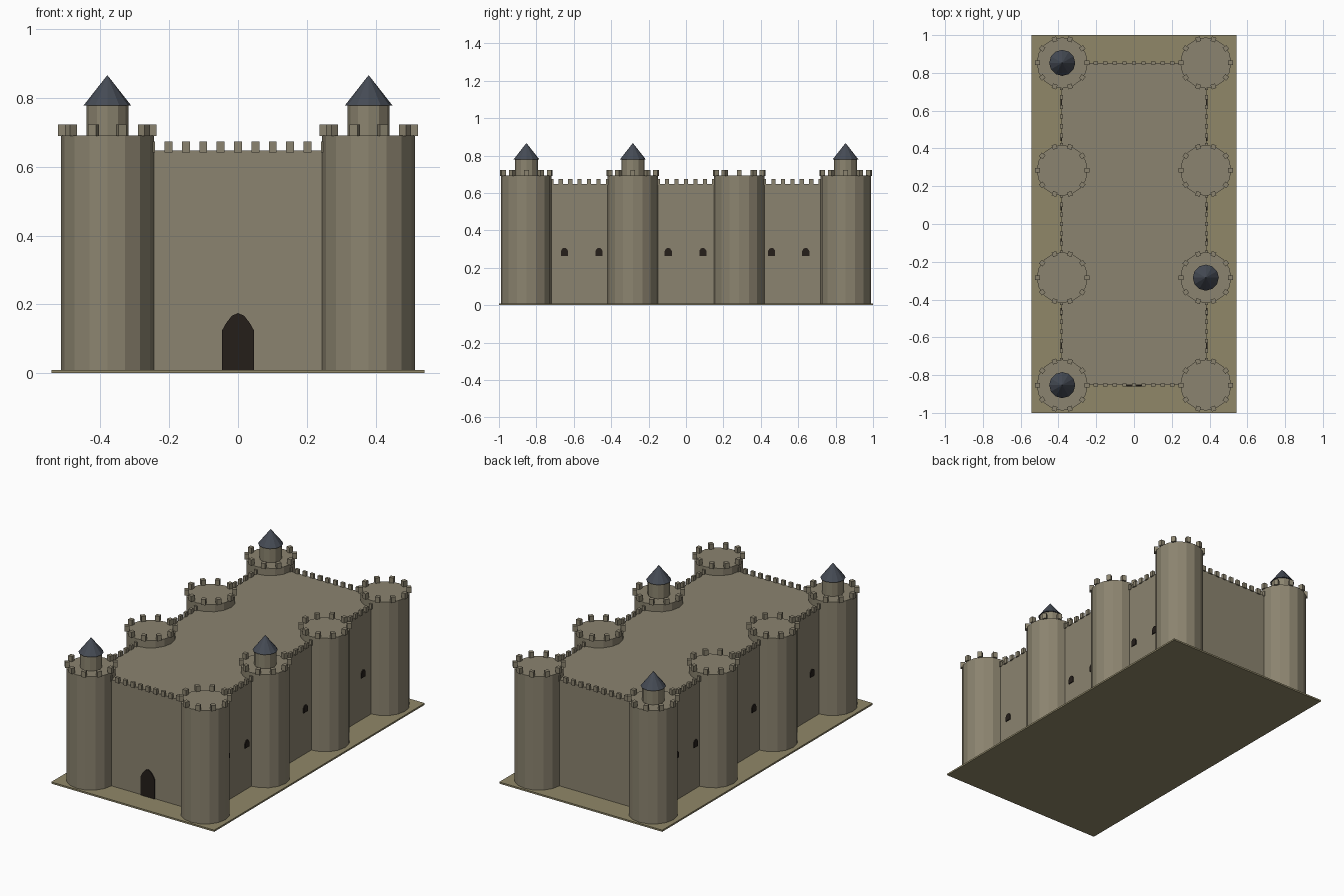
import bpy, bmesh
from math import cos, sin, pi
from mathutils import Matrix, Vector

if "Cube" in bpy.data.objects:
    bpy.data.objects.remove(bpy.data.objects["Cube"])


def material(name, color):
    m = bpy.data.materials.new(name)
    m.diffuse_color = (*color, 1)
    m.use_nodes = True
    m.node_tree.nodes["Principled BSDF"].inputs["Base Color"].default_value = m.diffuse_color
    return m


STONE = material("stone", (0.26, 0.23, 0.16))
GROUND = material("dry_grass", (0.28, 0.245, 0.14))
SLATE = material("slate", (0.06, 0.07, 0.09))
DARK = material("dark_wood", (0.018, 0.013, 0.01))


def finish(bm, name, mat):
    bmesh.ops.recalc_face_normals(bm, faces=bm.faces)
    me = bpy.data.meshes.new(name)
    bm.to_mesh(me)
    bm.free()
    ob = bpy.data.objects.new(name, me)
    me.materials.append(mat)
    bpy.context.collection.objects.link(ob)
    return ob


def add_box(bm, center, size, angle=0):
    mat = (Matrix.Translation(center) @ Matrix.Rotation(angle, 4, 'Z')
           @ Matrix.Diagonal((*size, 1)))
    bmesh.ops.create_cube(bm, size=1, matrix=mat)


def add_cone(bm, x, y, z0, z1, r0, r1, sides):
    bmesh.ops.create_cone(bm, cap_ends=True, segments=sides, radius1=r0, radius2=r1,
                          depth=z1 - z0,
                          matrix=Matrix.Translation((x, y, (z0 + z1) / 2)))


def add_panel(bm, profile, origin, across, depth):
    """Extruded arch outline: profile is (sideways, up), centred on the wall face."""
    u = Vector(across)
    n = u.cross(Vector((0, 0, 1))) * depth
    o = Vector(origin) - n / 2
    face = bm.faces.new([bm.verts.new(o + u * a + Vector((0, 0, b))) for a, b in profile])
    ext = bmesh.ops.extrude_face_region(bm, geom=[face], use_keep_orig=True)
    bmesh.ops.translate(bm, vec=n, verts=[v for v in ext["geom"]
                                          if isinstance(v, bmesh.types.BMVert)])


TX, TY = 0.38, (-0.853, -0.284, 0.284, 0.853)
WALL_TOP, TOWER_TOP, STEP = 0.648, 0.692, 0.0506

# Ground slab
bm = bmesh.new()
add_box(bm, (0, 0, 0.005), (1.084, 2, 0.01))
finish(bm, "ground_slab", GROUND)

# Main block between the towers
bm = bmesh.new()
add_box(bm, (0, 0, (WALL_TOP + 0.002) / 2), (0.766, 1.706, WALL_TOP - 0.002))
finish(bm, "main_block", STONE)

# Towers, each with a ring of ten merlons
for sx in (-1, 1):
    for y in TY:
        bm = bmesh.new()
        x = sx * TX
        add_cone(bm, x, y, 0.002, TOWER_TOP, 0.135, 0.135, 16)
        for k in range(10):
            a = k * pi / 5
            add_box(bm, (x + 0.131 * cos(a), y + 0.131 * sin(a), TOWER_TOP + 0.015),
                    (0.025, 0.025, 0.034), a)
        finish(bm, "tower", STONE)

# Turrets with pointed roofs on three of the towers
for x, y in ((-TX, TY[0]), (-TX, TY[3]), (TX, TY[1])):
    bm = bmesh.new()
    add_cone(bm, x, y, TOWER_TOP - 0.005, 0.782, 0.061, 0.061, 12)
    finish(bm, "turret", STONE)
    bm = bmesh.new()
    add_cone(bm, x, y, 0.779, 0.867, 0.069, 0, 12)
    finish(bm, "turret_roof", SLATE)

# Merlons along the wall edges
bm = bmesh.new()
mz, mh = WALL_TOP + 0.01, 0.032
for s in (-1, 1):
    for k in range(-5, 6):
        add_box(bm, (k * STEP, s * 0.853, mz), (0.023, 0.016, mh))
    for yc in (-0.569, 0, 0.569):
        for k in range(-3, 4):
            add_box(bm, (s * 0.383, yc + k * STEP, mz), (0.016, 0.023, mh))
finish(bm, "wall_merlons", STONE)

# Gate with a pointed arch
half = [(0.046, 0.002), (0.046, 0.125), (0.035, 0.145), (0.018, 0.167)]
gate = half + [(0, 0.175)] + [(-a, b) for a, b in reversed(half)]
bm = bmesh.new()
add_panel(bm, gate, (0, -0.853, 0), (1, 0, 0), 0.012)
finish(bm, "gate", DARK)

# Small arched windows on both long walls
half = [(0.019, 0.262), (0.019, 0.29), (0.011, 0.303)]
arch = half + [(0, 0.307)] + [(-a, b) for a, b in reversed(half)]
bm = bmesh.new()
for s in (-1, 1):
    for y in (-0.65, -0.465, -0.095, 0.09, 0.458, 0.64):
        add_panel(bm, arch, (s * 0.383, y, 0), (0, 1, 0), 0.01)
finish(bm, "windows", DARK)
